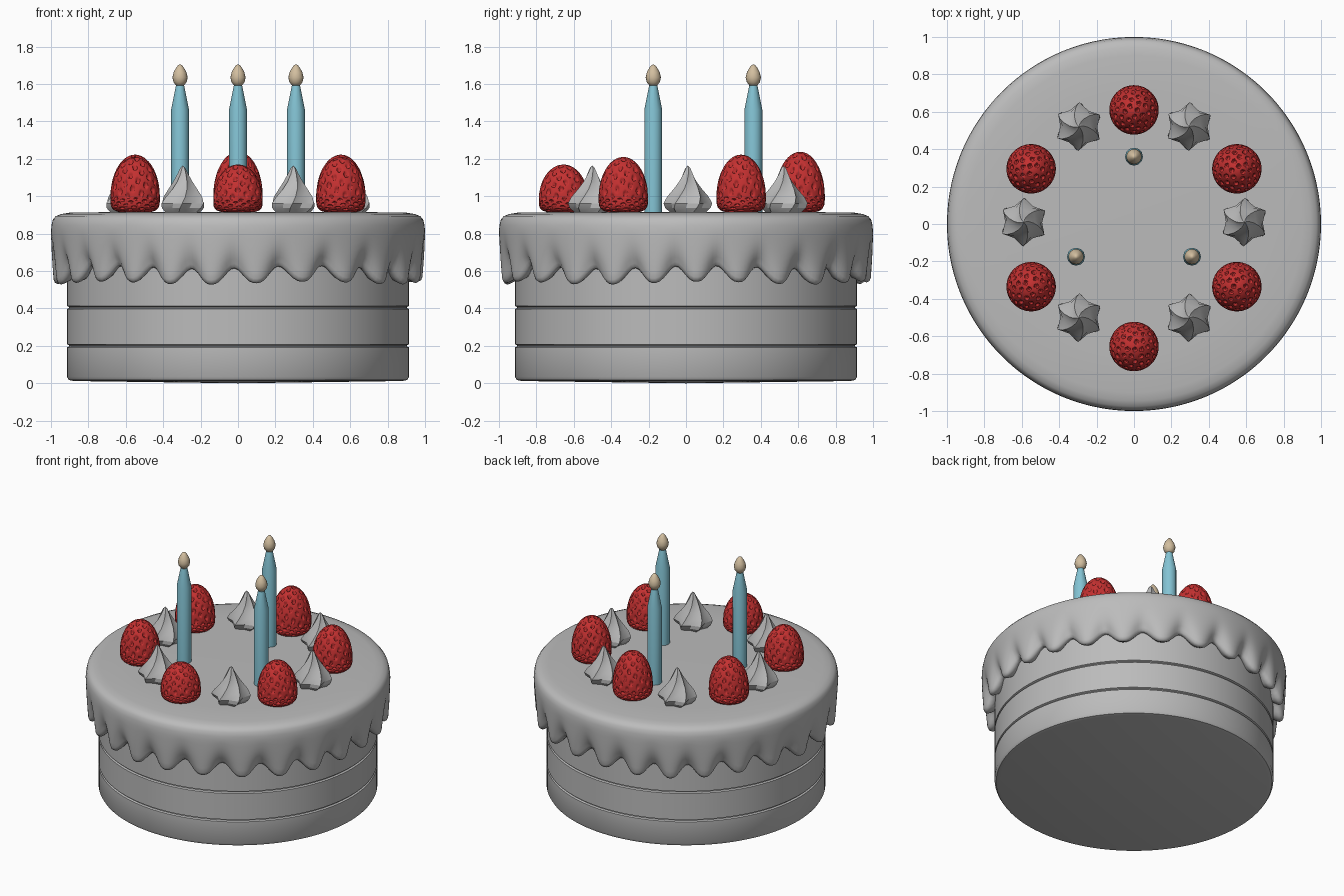
import bpy
import bmesh
from math import sin, cos, pi, radians, sqrt
from mathutils import Vector, kdtree

if "Cube" in bpy.data.objects:
    bpy.data.objects.remove(bpy.data.objects["Cube"])


def material(name, rgb):
    mat = bpy.data.materials.new(name)
    mat.use_nodes = True
    mat.diffuse_color = (*rgb, 1)
    bsdf = next(n for n in mat.node_tree.nodes if n.type == "BSDF_PRINCIPLED")
    bsdf.inputs["Base Color"].default_value = (*rgb, 1)
    return mat


CREAM = material("cream", (0.5, 0.5, 0.5))
RED = material("berry red", (0.55, 0.03, 0.03))
BLUE = material("candle blue", (0.23, 0.55, 0.66))
TAN = material("flame tan", (0.65, 0.52, 0.35))


def finish(bm, name, mat, angle):
    """Clean the mesh, smooth it and keep edges above the angle sharp."""
    bmesh.ops.remove_doubles(bm, verts=bm.verts, dist=1e-5)
    bmesh.ops.recalc_face_normals(bm, faces=bm.faces)
    mesh = bpy.data.meshes.new(name)
    bm.to_mesh(mesh)
    bm.free()
    mesh.materials.append(mat)
    mesh.shade_smooth()
    mesh.set_sharp_from_angle(angle=radians(angle))
    return mesh


def lathe(name, section, sides, mat, angle=35):
    """Sweep section(theta) -> [(radius, z, twist)] around the z axis."""
    bm = bmesh.new()
    columns = []
    for i in range(sides):
        theta = 2 * pi * i / sides
        columns.append([bm.verts.new((r * cos(theta + t), r * sin(theta + t), z))
                        for r, z, t in section(theta)])
    for i, a in enumerate(columns):
        b = columns[(i + 1) % sides]
        for j in range(len(a) - 1):
            bm.faces.new((a[j], b[j], b[j + 1], a[j + 1]))
    return finish(bm, name, mat, angle)


def place(name, mesh, location=(0, 0, 0), scale=(1, 1, 1), turn=0):
    obj = bpy.data.objects.new(name, mesh)
    obj.location, obj.scale, obj.rotation_euler.z = location, scale, turn
    bpy.context.collection.objects.link(obj)


def plain(points):
    return lambda theta: [(r, z, 0) for r, z in points]


# Layered sponge with two thin grooves
R = 0.915
body = [(0, 0), (0.88, 0.012), (0.905, 0.018), (R, 0.035)]
for z in (0.2, 0.405):
    body += [(R, z - 0.008), (R - 0.012, z - 0.003),
             (R - 0.012, z + 0.003), (R, z + 0.008)]
body += [(R, 0.8), (0, 0.8)]
place("cake_body", lathe("cake_body", plain(body), 128, CREAM))


# Icing: flat top, rounded rim and a wavy, dripping hem
def icing_section(theta):
    phase = 25 * (theta + pi / 2) + 0.6 * sin(3 * theta)
    valley = 0.5 + 0.5 * cos(phase)
    hem = 0.535 + 0.085 * valley ** 1.3 + 0.008 * sin(5 * theta + 1)
    rows = [(0, 0.915), (0.7, 0.915), (0.9, 0.912), (0.945, 0.905),
            (0.975, 0.893), (0.99, 0.875), (0.997, 0.845)]
    for k in range(1, 9):
        t = k / 8
        rows.append((1.0 - 0.012 * t * t - 0.035 * valley * t ** 3,
                     0.845 + (hem + 0.025 - 0.845) * t))
    edge = rows[-1][0]
    rows += [(edge - 0.007, hem + 0.008), (edge - 0.022, hem),
             (edge - 0.04, hem + 0.006), (0.9, hem + 0.03), (0.9, 0.8)]
    return [(r, z, 0) for r, z in rows]


place("icing", lathe("icing", icing_section, 300, CREAM, 60))


# Strawberry: a rounded cone shape with seed dimples
def strawberry_mesh():
    seeds = 130
    tree = kdtree.KDTree(seeds)
    for i in range(seeds):
        z = 1 - 2 * (i + 0.5) / seeds
        a = i * pi * (3 - sqrt(5))
        s = sqrt(1 - z * z)
        tree.insert(Vector((s * cos(a), s * sin(a), z)), i)
    tree.balance()
    bm = bmesh.new()
    bmesh.ops.create_icosphere(bm, subdivisions=6, radius=1)
    for v in bm.verts:
        p = v.co.normalized()
        distance = tree.find(p)[2]
        dent = 1 - 0.085 * max(0, min(1, (0.095 - distance) / 0.045))
        if p.z < 0:
            ring = sqrt(max(1 - p.z * p.z, 1e-9))
            wide = (1 - p.z ** 4) ** 0.25 / ring if ring > 0.01 else 1
            height = 0.085 * p.z
        else:
            wide, height = 1, 0.225 * p.z
        v.co = (0.132 * p.x * wide * dent, 0.132 * p.y * wide * dent,
                0.085 + height * dent)
    return finish(bm, "strawberry", RED, 45)


berry = strawberry_mesh()
berries = [("back", 0, 0.61, 1.05), ("back_left", 0.55, 0.295, 1.0),
           ("back_right", -0.55, 0.295, 1.0), ("front_left", 0.55, -0.335, 0.96),
           ("front_right", -0.55, -0.335, 0.96), ("front", 0, -0.655, 0.83)]
for i, (side, x, y, tall) in enumerate(berries):
    place("strawberry_" + side, berry, (x, y, 0.912), (1, 1, tall), i)


# Piped cream swirl: a twisted six-pointed star drawn up to a tip
def swirl_section(theta):
    ridge = round(theta / (pi / 6)) % 2 == 0
    rows = [(0, 0), (0.095, 0.0), (0.122, 0.025), (0.13, 0.05), (0.112, 0.085),
            (0.08, 0.125), (0.052, 0.165), (0.03, 0.205), (0.014, 0.238), (0, 0.252)]
    return [(r * (1 if ridge else 0.76), z, 4 * z) for r, z in rows]


swirl = lathe("cream_swirl", swirl_section, 12, CREAM, 30)
for i in range(6):
    a = i * pi / 3
    place(f"cream_swirl_{i + 1}", swirl,
          (0.59 * cos(a), 0.01 + 0.59 * sin(a), 0.912), turn=a + 0.3)


# Candles with tapered tops and teardrop flames
candle = lathe("candle", plain([(0, 0), (0.048, 0), (0.048, 0.55),
                                (0.022, 0.68), (0, 0.69)]), 12, BLUE, 32)
flame = lathe("flame", plain([(0, 0), (0.02, 0.006), (0.035, 0.025), (0.041, 0.05),
                              (0.034, 0.078), (0.021, 0.102), (0.01, 0.116),
                              (0, 0.12)]), 16, TAN, 60)
for side, x, y in (("back", 0, 0.36), ("left", 0.31, -0.175), ("right", -0.31, -0.175)):
    place("candle_" + side, candle, (x, y, 0.912))
    place("flame_" + side, flame, (x, y, 1.585))
